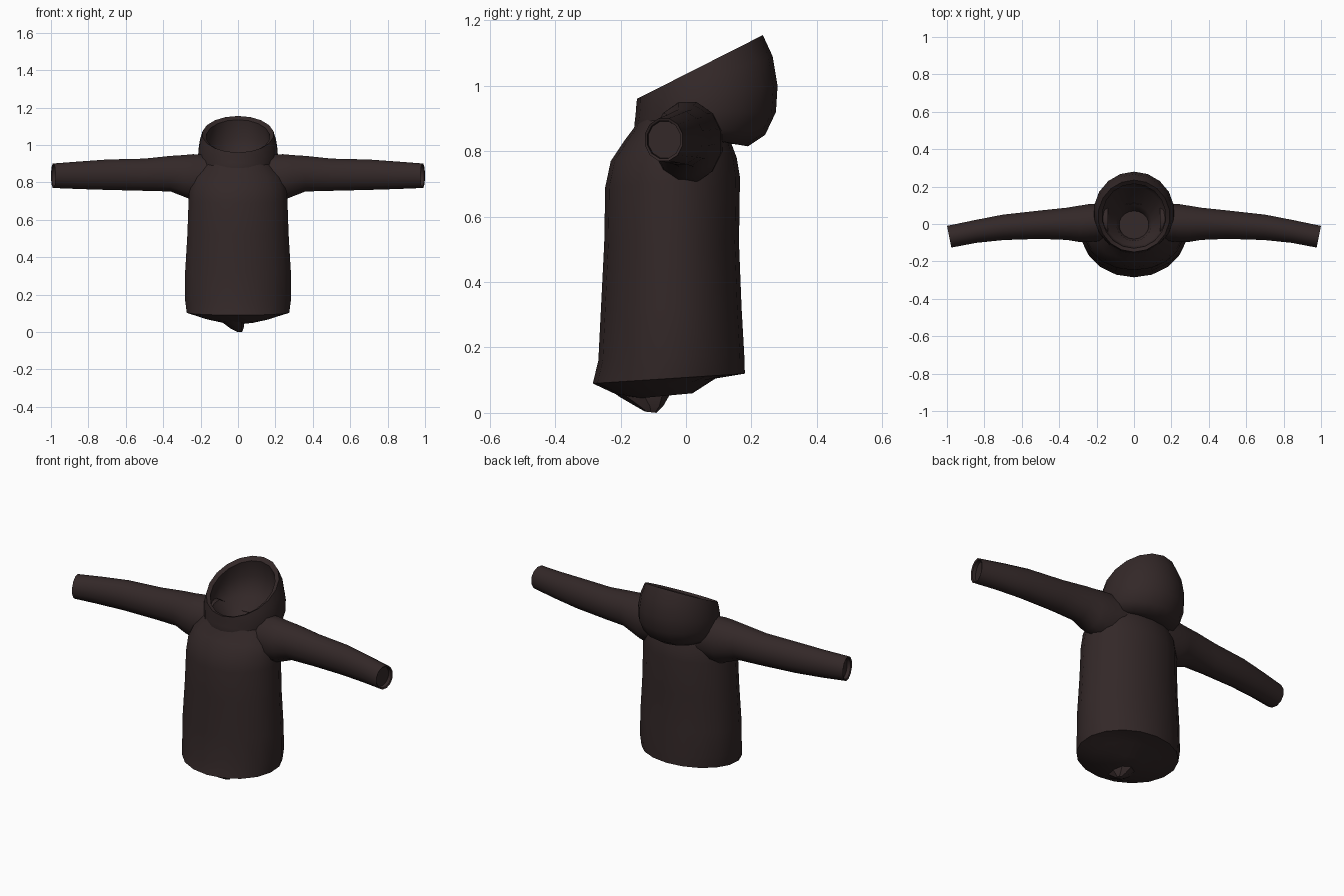
import bpy, bmesh, math
from mathutils import Vector

cube = bpy.data.objects.get("Cube")
if cube:
    bpy.data.objects.remove(cube)

# Single dark brown cloth
cloth = bpy.data.materials.new("dark brown cloth")
cloth.use_nodes = True
colour = (0.033, 0.021, 0.021, 1)
cloth.diffuse_color = colour
bsdf = cloth.node_tree.nodes["Principled BSDF"]
bsdf.inputs["Base Color"].default_value = colour
bsdf.inputs["Roughness"].default_value = 0.9


def ring(front, back, half_x, sides=18, x=0):
    """Tilted ellipse through a front (y, z) and a back (y, z) point."""
    f, b = Vector((x, *front)), Vector((x, *back))
    mid, arm = (f + b) / 2, (b - f) / 2
    angles = [2 * math.pi * i / sides for i in range(sides)]
    return [mid + arm * math.cos(a) + Vector((half_x * math.sin(a), 0, 0)) for a in angles]


def sleeve_ring(x, y0, y1, z0, z1, slant=0, sides=12):
    """Upright ellipse across a sleeve."""
    points = []
    for i in range(sides):
        a = 2 * math.pi * (i + 0.5) / sides
        c, s = math.cos(a), math.sin(a)
        points.append(Vector((x + slant * c, (y0 + y1) / 2 + (y1 - y0) / 2 * c,
                              (z0 + z1) / 2 + (z1 - z0) / 2 * s)))
    return points


def loft(name, rings, cap_start=False, cap_end=False, angle=50):
    bm = bmesh.new()
    rows = [[bm.verts.new(p) for p in r] for r in rings]
    n = len(rows[0])
    for a, b in zip(rows, rows[1:]):
        for i in range(n):
            j = (i + 1) % n
            bm.faces.new((a[i], a[j], b[j], b[i]))
    if cap_start:
        bm.faces.new(rows[0][::-1])
    if cap_end:
        bm.faces.new(rows[-1])
    bmesh.ops.recalc_face_normals(bm, faces=bm.faces)
    mesh = bpy.data.meshes.new(name)
    bm.to_mesh(mesh)
    bm.free()
    mesh.materials.append(cloth)
    obj = bpy.data.objects.new(name, mesh)
    bpy.context.collection.objects.link(obj)
    bpy.ops.object.select_all(action="DESELECT")
    obj.select_set(True)
    bpy.context.view_layer.objects.active = obj
    bpy.ops.object.shade_smooth_by_angle(angle=math.radians(angle))
    return obj


# Body, with the hem closed by a sagging lining
hem = ring((-.285, .09), (.18, .12), .278)
loft("body", [
    ring((-.14, .045), (.02, .06), .09),
    ring((-.21, .055), (.09, .105), .19),
    hem,
    ring((-.268, .16), (.178, .18), .287),
    ring((-.26, .32), (.17, .32), .287),
    ring((-.25, .52), (.162, .52), .275),
    ring((-.247, .69), (.165, .72), .268),
    ring((-.23, .77), (.155, .78), .262),
    ring((-.19, .83), (.14, .82), .245),
    ring((-.16, .87), (.13, .85), .215),
    ring((-.14, .92), (.11, .88), .17),
], cap_start=True, cap_end=False)

# Loose fold hanging under the front of the hem
loft("hem_fold", [
    ring((-.23, .07), (-.07, .09), .07, 8, -.03),
    ring((-.205, .05), (-.05, .055), .06, 8, -.025),
    ring((-.15, .018), (-.07, .02), .035, 8, -.005),
    ring((-.125, .004), (-.09, 0), .014, 8, .008),
], cap_end=True, angle=35)

# Hood: outer shell, rim, and the bowl inside
loft("hood", [
    ring((-.155, .86), (.13, .825), .17),
    ring((-.158, .88), (.19, .815), .195),
    ring((-.155, .905), (.242, .85), .21),
    ring((-.153, .925), (.275, .92), .217),
    ring((-.152, .94), (.28, 1.0), .215),
    ring((-.151, .95), (.265, 1.09), .206),
    ring((-.15, .96), (.235, 1.155), .192),
    ring((-.13, .955), (.215, 1.135), .17),
    ring((-.125, .93), (.235, 1.04), .178),
    ring((-.115, .905), (.2, .93), .16),
    ring((-.09, .885), (.1, .87), .095),
    ring((-.08, .82), (.07, .81), .08),
], cap_end=True)

# Sleeves: x, back-to-front span, bottom-to-top span, slant, with a recessed cuff
sections = [
    (.14, -.09, .115, .71, .95, 0),
    (.24, -.10, .11, .70, .955, 0),
    (.29, -.10, .102, .72, .95, 0),
    (.36, -.088, .09, .748, .945, 0),
    (.50, -.082, .075, .752, .93, 0),
    (.70, -.088, .052, .757, .925, .003),
    (.85, -.103, .022, .762, .914, .006),
    (.988, -.128, -.008, .768, .903, .012),
    (.984, -.12, -.016, .776, .895, .012),
    (.965, -.117, -.014, .778, .893, .012),
]
for name, side in (("left_sleeve", 1), ("right_sleeve", -1)):
    rings = [[Vector((side * p.x, p.y, p.z)) for p in sleeve_ring(*s)] for s in sections]
    loft(name, rings, cap_end=True)
